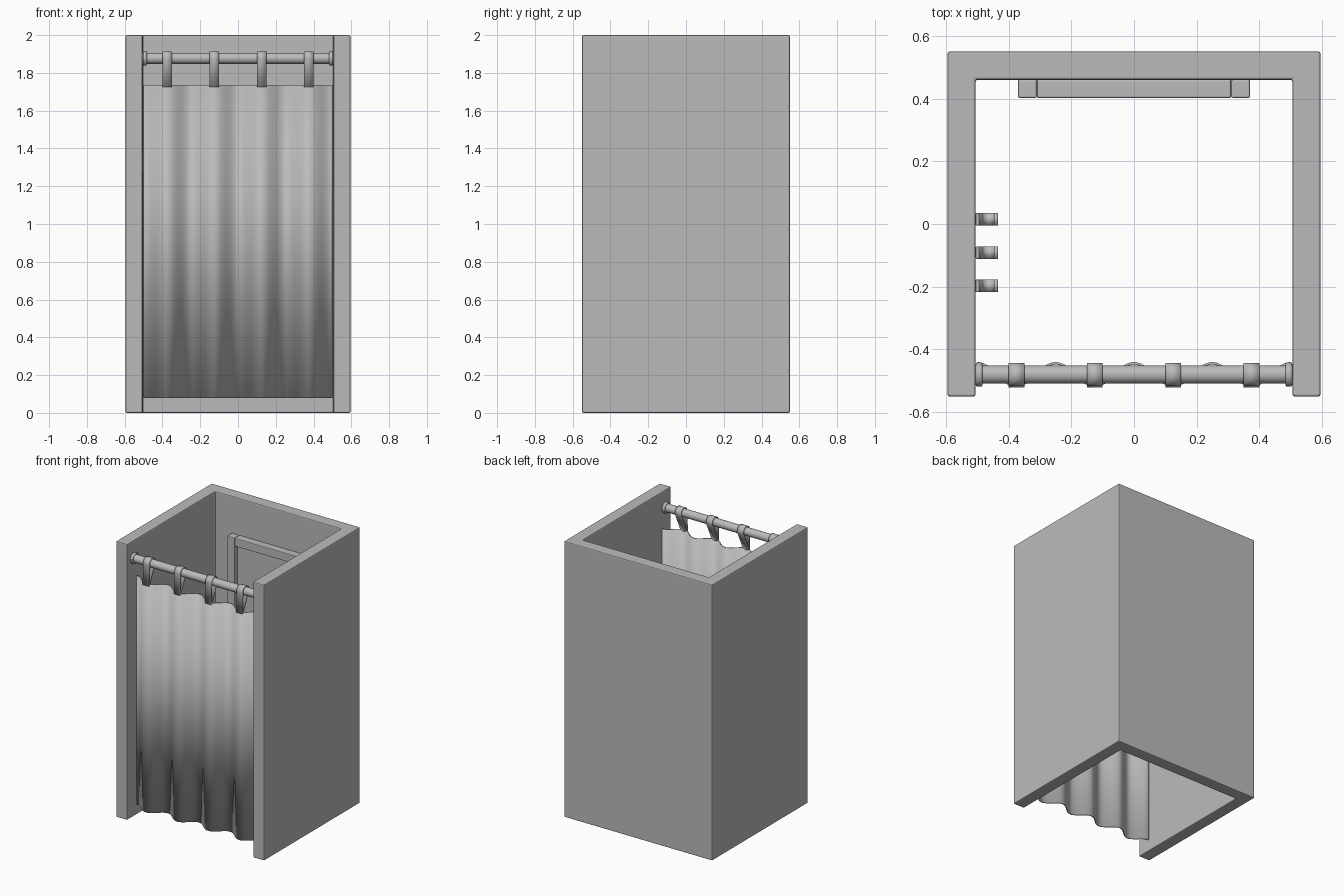
import bpy, bmesh
from math import cos, sin, pi, radians
from mathutils import Matrix

cube = bpy.data.objects.get("Cube")
if cube:
    bpy.data.objects.remove(cube)

grey = bpy.data.materials.new("plain grey")
grey.use_nodes = True
GREY = (0.5, 0.5, 0.5, 1)
grey.diffuse_color = GREY
grey.node_tree.nodes["Principled BSDF"].inputs["Base Color"].default_value = GREY


def finish(name, bm, bevel=0, smooth=False):
    """Turn a bmesh into a named object with optional bevel and smoothing."""
    bmesh.ops.recalc_face_normals(bm, faces=bm.faces)
    mesh = bpy.data.meshes.new(name)
    bm.to_mesh(mesh)
    bm.free()
    mesh.materials.append(grey)
    obj = bpy.data.objects.new(name, mesh)
    bpy.context.collection.objects.link(obj)
    if smooth:
        bpy.ops.object.select_all(action='DESELECT')
        obj.select_set(True)
        bpy.context.view_layer.objects.active = obj
        bpy.ops.object.shade_smooth_by_angle(angle=radians(40))
    if bevel:
        mod = obj.modifiers.new("soft edges", 'BEVEL')
        mod.width = bevel
        mod.segments = 2
        mod.limit_method = 'ANGLE'
    return obj


def prism(name, points, shift, bevel=0, smooth=False):
    """Close a 3D outline and extrude it along a vector."""
    bm = bmesh.new()
    face = bm.faces.new([bm.verts.new(p) for p in points])
    new = bmesh.ops.extrude_face_region(bm, geom=[face])["geom"]
    bmesh.ops.translate(bm, vec=shift, verts=[v for v in new if isinstance(v, bmesh.types.BMVert)])
    return finish(name, bm, bevel, smooth)


def box(name, x, y, z, bevel=0):
    outline = [(x[0], y[0], z[0]), (x[1], y[0], z[0]), (x[1], y[1], z[0]), (x[0], y[1], z[0])]
    return prism(name, outline, (0, 0, z[1] - z[0]), bevel)


def sheet(name, path, shift, thickness):
    """Sweep an open path along a vector and give it thickness."""
    bm = bmesh.new()
    low = [bm.verts.new(p) for p in path]
    high = [bm.verts.new([a + b for a, b in zip(p, shift)]) for p in path]
    for i in range(len(path) - 1):
        bm.faces.new((low[i], low[i + 1], high[i + 1], high[i]))
    obj = finish(name, bm, 0, True)
    mod = obj.modifiers.new("cloth thickness", 'SOLIDIFY')
    mod.thickness = thickness
    mod.offset = 0
    return obj


def bar(name, radius, x0, x1, y, z, bevel=0):
    bm = bmesh.new()
    place = Matrix.Translation(((x0 + x1) / 2, y, z)) @ Matrix.Rotation(pi / 2, 4, 'Y')
    bmesh.ops.create_cone(bm, cap_ends=True, segments=32, radius1=radius, radius2=radius,
                          depth=x1 - x0, matrix=place)
    return finish(name, bm, bevel, True)


# Three-sided booth wall, open at the front, top and bottom
W, D, IN, BACK = 0.595, 0.55, 0.505, 0.46
prism("booth_walls", [(-W, -D, 0), (-IN, -D, 0), (-IN, BACK, 0), (IN, BACK, 0),
                      (IN, -D, 0), (W, -D, 0), (W, D, 0), (-W, D, 0)], (0, 0, 2), 0.007)

# Curtain rod with a flange at each wall
ROD_Y, ROD_Z = -0.48, 1.877
bar("curtain_rod", 0.029, -IN, IN, ROD_Y, ROD_Z)
for side, label in ((-1, "right"), (1, "left")):
    ends = sorted((side * IN, side * 0.483))
    bar(label + "_rod_flange", 0.039, *ends, ROD_Y, ROD_Z, 0.006)

# Wavy curtain
TOP, BOTTOM, WAVE = 1.735, 0.08, 0.036
steps = 96
wave = []
for i in range(steps + 1):
    x = -0.5 + i / steps
    wave.append((x, ROD_Y + WAVE * cos(8 * pi * x), BOTTOM))
sheet("curtain", wave, (0, 0, TOP - BOTTOM), 0.008)

# Fabric loops that wrap the rod and meet at the front crests of the curtain
for n in range(4):
    x = -0.375 + 0.25 * n
    crest = ROD_Y - WAVE
    path = [(crest - 0.002, TOP - 0.01)]
    for k in range(17):
        a = radians(190 - 200 * k / 16)
        path.append((ROD_Y + 0.034 * cos(a), ROD_Z + 0.034 * sin(a)))
    path.append((crest + 0.002, TOP - 0.01))
    sheet(f"curtain_loop_{n + 1}", [(x - 0.025, y, z) for y, z in path], (0.05, 0, 0), 0.007)

# Framed mirror on the back wall
MX, MF, LOW, HIGH, RIM = 0.37, 0.402, 0.28, 1.735, 0.06
box("mirror_glass", (-MX + RIM, MX - RIM), (0.435, BACK), (LOW + RIM, HIGH - RIM))
for side, label in ((-1, "right"), (1, "left")):
    xs = sorted((side * MX, side * (MX - RIM)))
    box(label + "_mirror_frame", xs, (MF, BACK), (LOW, HIGH), 0.005)
for label, z in (("bottom", LOW), ("top", HIGH - RIM)):
    box(label + "_mirror_frame", (-MX + RIM, MX - RIM), (MF, BACK), (z, z + RIM), 0.005)

# Three coat hooks on the right wall: wall plate and upturned hook
for n in range(3):
    y = 0.015 - 0.106 * n
    box(f"hook_plate_{n + 1}", (-IN, -0.493), (y - 0.02, y + 0.02), (1.27, 1.38), 0.003)
    curve = [(-0.494, 1.34)]
    for k in range(13):
        a = pi + pi * k / 12
        curve.append((-0.465 + 0.025 * cos(a), 1.29 + 0.025 * sin(a)))
    curve.append((-0.44, 1.32))
    sheet(f"hook_{n + 1}", [(x, y - 0.02, z) for x, z in curve], (0, 0.04, 0), 0.012)
